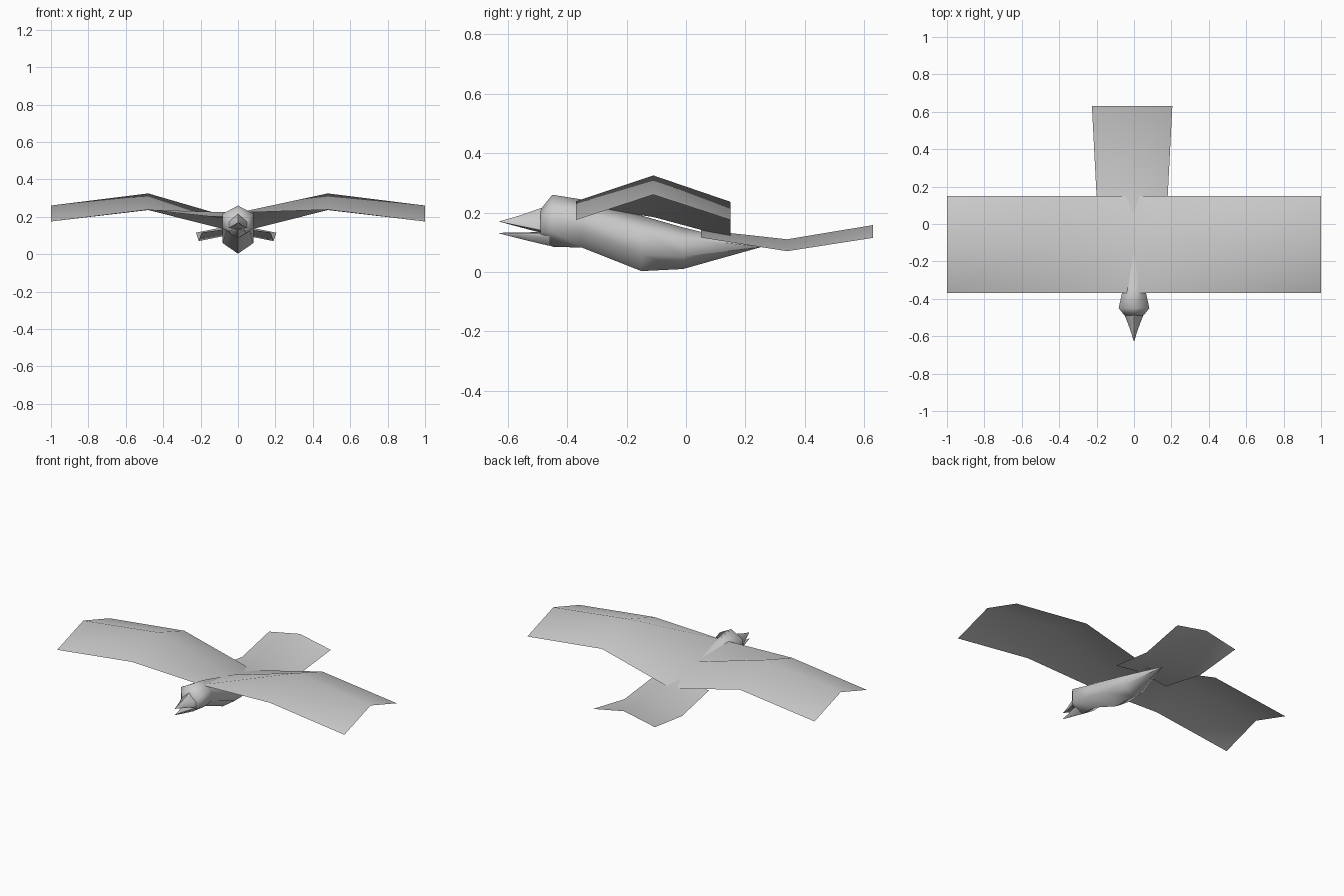
import bpy, bmesh, math

cube = bpy.data.objects.get("Cube")
if cube:
    bpy.data.objects.remove(cube, do_unlink=True)

grey = bpy.data.materials.new("plain grey")
grey.use_nodes = True
colour = (0.6, 0.6, 0.6, 1)
grey.diffuse_color = colour
grey.node_tree.nodes["Principled BSDF"].inputs["Base Color"].default_value = colour


def finish(name, bm, angle, closed):
    """Turn a bmesh into a smooth shaded object."""
    bmesh.ops.remove_doubles(bm, verts=bm.verts, dist=0.0005)
    if closed:
        bmesh.ops.recalc_face_normals(bm, faces=bm.faces)
    mesh = bpy.data.meshes.new(name)
    bm.to_mesh(mesh)
    bm.free()
    mesh.materials.append(grey)
    obj = bpy.data.objects.new(name, mesh)
    bpy.context.collection.objects.link(obj)
    bpy.ops.object.select_all(action='DESELECT')
    obj.select_set(True)
    bpy.context.view_layer.objects.active = obj
    bpy.ops.object.shade_smooth_by_angle(angle=math.radians(angle))


def loft(name, rings, high=0.75, low=0.3):
    """Hexagonal tube; each ring is y, top z, bottom z, half width."""
    bm = bmesh.new()
    loops = []
    for y, top, bottom, w in rings:
        h = top - bottom
        section = [(0, top), (w, bottom + h * high), (w, bottom + h * low),
                   (0, bottom), (-w, bottom + h * low), (-w, bottom + h * high)]
        loops.append([bm.verts.new((x, y, z)) for x, z in section])
    for a, b in zip(loops, loops[1:]):
        for i in range(6):
            j = (i + 1) % 6
            bm.faces.new((a[i], a[j], b[j], b[i]))
    bm.faces.new(loops[0])
    bm.faces.new(loops[-1])
    finish(name, bm, 65, True)


def sheet(name, columns, ys):
    """Folded sheet; each column lists the x and z of its points along y."""
    bm = bmesh.new()
    grid = [[bm.verts.new((x, y, z)) for x, y, z in zip(xs, ys, zs)]
            for xs, zs in columns]
    for a, b in zip(grid, grid[1:]):
        for i in range(len(ys) - 1):
            bm.faces.new((a[i], b[i], b[i + 1], a[i + 1]))
    finish(name, bm, 60, False)


# Body and head
loft("body", [
    (-0.49, 0.21, 0.105, 0.05),
    (-0.45, 0.26, 0.085, 0.082),
    (-0.35, 0.244, 0.082, 0.06),
    (-0.15, 0.19, 0.003, 0.082),
    (-0.01, 0.15, 0.01, 0.07),
    (0.25, 0.086, 0.083, 0.002),
])

# Open beak
loft("upper_beak", [(-0.63, 0.17, 0.17, 0), (-0.56, 0.19, 0.151, 0.022),
                    (-0.48, 0.218, 0.13, 0.053)], 0.5, 0.1)
loft("lower_beak", [(-0.63, 0.132, 0.13, 0), (-0.56, 0.133, 0.112, 0.016),
                    (-0.46, 0.135, 0.088, 0.045)], 0.9, 0.6)

# Wings, root to tip, drawn as one sheet through the body
half = [(0, (0.222, 0.185, 0.115)),
        (0.48, (0.238, 0.325, 0.236)),
        (1, (0.175, 0.26, 0.175))]
span = [(-x, z) for x, z in reversed(half[1:])] + half
sheet("wings", [((x,) * 3, z) for x, z in span], (-0.37, -0.11, 0.15))

# Tail fan, drooping to both sides
sheet("tail", [
    ((-0.195, -0.21, -0.225), (0.116, 0.07, 0.115)),
    ((-0.01, -0.01, -0.01), (0.142, 0.11, 0.158)),
    ((0.175, 0.19, 0.205), (0.116, 0.07, 0.115)),
], (0.05, 0.34, 0.63))
